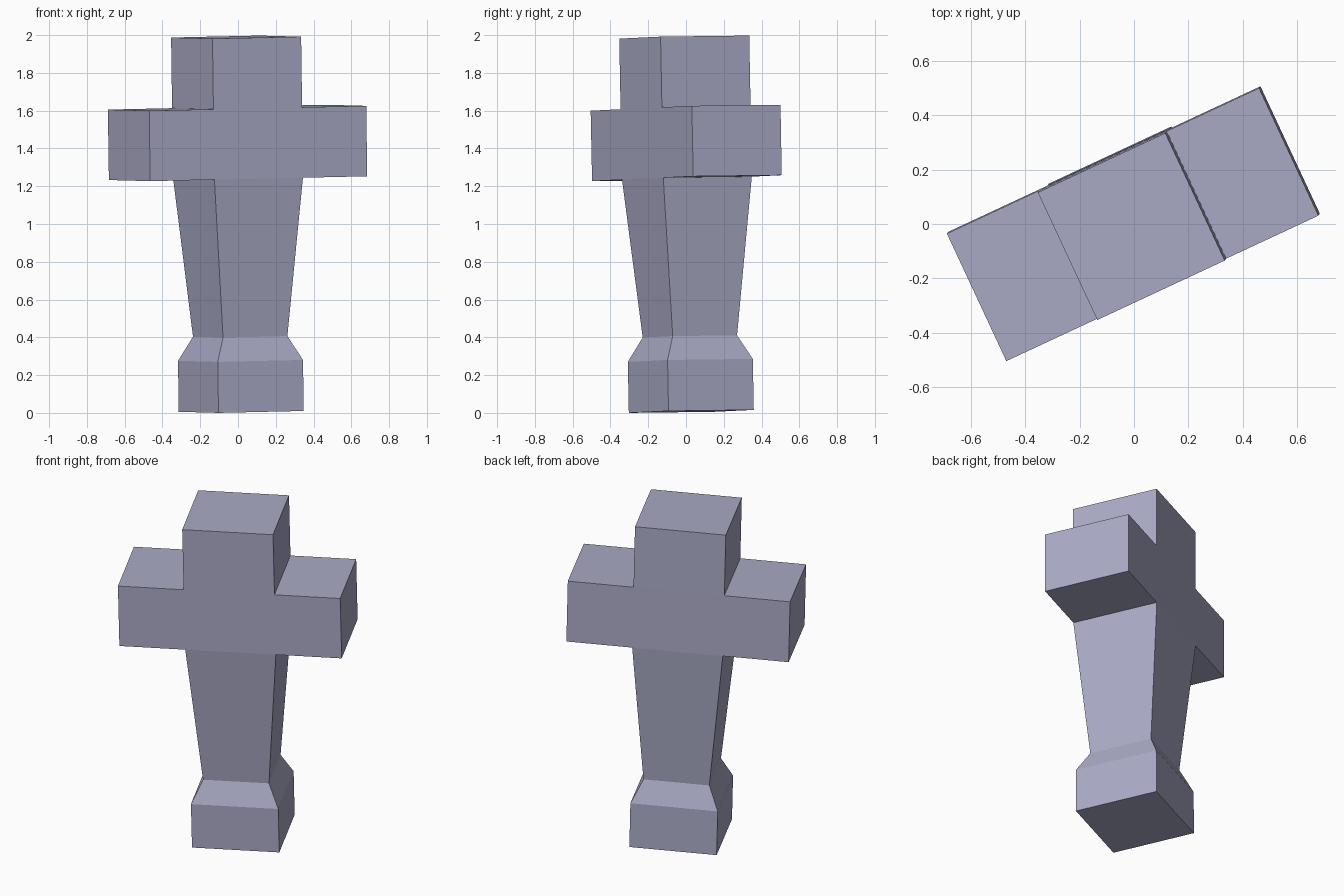
import bpy, bmesh, math
from mathutils import Matrix, Vector

cube = bpy.data.objects.get("Cube")
if cube:
    bpy.data.objects.remove(cube, do_unlink=True)

# Material
stone = bpy.data.materials.new("blue_grey_stone")
stone.use_nodes = True
colour = (0.40, 0.405, 0.56, 1)
stone.diffuse_color = colour
stone.node_tree.nodes["Principled BSDF"].inputs["Base Color"].default_value = colour

# Square column: (height, width) from the foot up to the head
PROFILE = [(0.0, 0.498), (0.27, 0.498), (0.397, 0.376),
           (1.235, 0.517), (1.608, 0.518), (1.982, 0.518)]
ARM_BAND = 3      # profile section that carries the arms
ARM_SPAN = 1.268

bm = bmesh.new()
rings = []
for z, width in PROFILE:
    h = width / 2
    rings.append([bm.verts.new((sx * h, sy * h, z))
                  for sx, sy in ((-1, -1), (1, -1), (1, 1), (-1, 1))])
bm.faces.new(rings[0][::-1])
bm.faces.new(rings[-1])
arm_faces = []
for i, (low, high) in enumerate(zip(rings, rings[1:])):
    for k in range(4):
        n = (k + 1) % 4
        face = bm.faces.new((low[k], low[n], high[n], high[k]))
        if i == ARM_BAND and k in (1, 3):
            arm_faces.append(face)

# Cross arms pulled out of both sides
for face in arm_faces:
    side = math.copysign(1, face.calc_center_median().x)
    new = bmesh.ops.extrude_discrete_faces(bm, faces=[face])["faces"][0]
    for v in new.verts:
        v.co.x = side * ARM_SPAN / 2
bmesh.ops.recalc_face_normals(bm, faces=bm.faces)

mesh = bpy.data.meshes.new("stone_cross")
bm.to_mesh(mesh)
bm.free()
mesh.materials.append(stone)
cross = bpy.data.objects.new("stone_cross", mesh)
bpy.context.collection.objects.link(cross)

# Turned on its base and leaning very slightly
lean = Vector((0, 0, 1)).rotation_difference(Vector((-0.0136, -0.0188, 1)))
cross.matrix_world = (Matrix.Translation((0.017, 0.028, 0.008))
                      @ lean.to_matrix().to_4x4()
                      @ Matrix.Rotation(math.radians(25), 4, "Z"))
